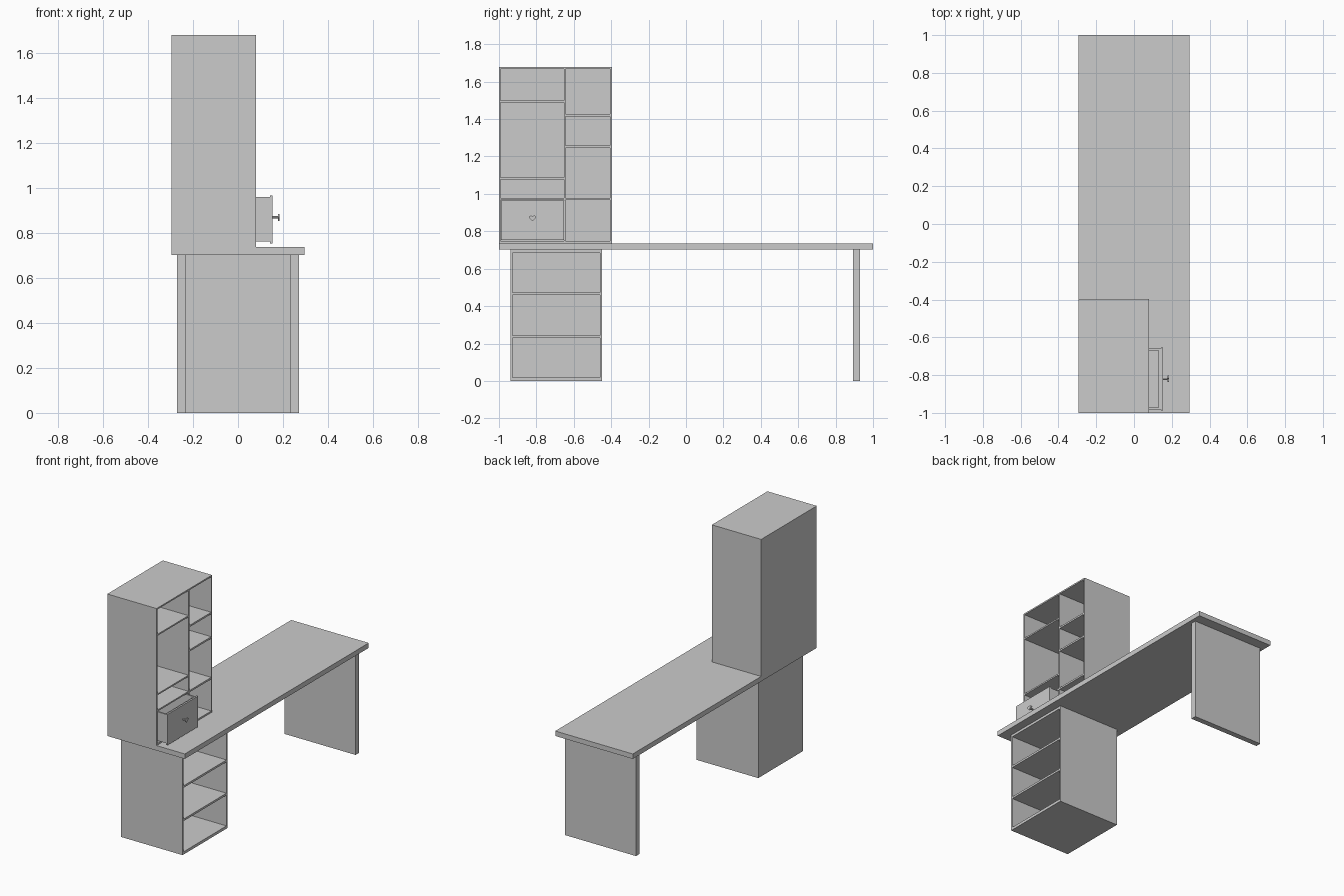
import bpy, bmesh, math
from mathutils import Matrix, Vector

if "Cube" in bpy.data.objects:
    bpy.data.objects.remove(bpy.data.objects["Cube"])


def finish(name, bm):
    bmesh.ops.recalc_face_normals(bm, faces=bm.faces)
    me = bpy.data.meshes.new(name)
    bm.to_mesh(me)
    bm.free()
    ob = bpy.data.objects.new(name, me)
    bpy.context.collection.objects.link(ob)
    return ob


def boards(name, boxes):
    """One object from boards given as ((x0, x1), (y0, y1), (z0, z1))."""
    bm = bmesh.new()
    for box in boxes:
        size = [b - a for a, b in box]
        mid = Vector([(a + b) / 2 for a, b in box])
        bmesh.ops.create_cube(bm, size=1, matrix=Matrix.Translation(mid) @ Matrix.Diagonal((*size, 1)))
    return finish(name, bm)


def carcass(name, x, y, z, side, bottom, top, back=0.01):
    """Case open towards +x."""
    (x0, x1), (y0, y1), (z0, z1) = x, y, z
    inner = (z0 + bottom, z1 - top)
    return boards(name, [
        (x, y, (z0, z0 + bottom)),
        (x, y, (z1 - top, z1)),
        (x, (y0, y0 + side), inner),
        (x, (y1 - side, y1), inner),
        ((x0, x0 + back), (y0 + side, y1 - side), inner)])


# Desk top and end panel leg
boards("desk_top", [((-0.295, 0.295), (-1, 1), (0.702, 0.736))])
boards("panel_leg", [((-0.27, 0.27), (0.892, 0.93), (0, 0.702))])

# Pedestal cabinet with three open bays
carcass("pedestal_case", (-0.235, 0.235), (-0.938, -0.45), (0, 0.702), 0.011, 0.019, 0.017)
boards("pedestal_shelves", [((-0.225, 0.235), (-0.927, -0.461), z)
                            for z in ((0.23, 0.244), (0.459, 0.473))])

# Hutch with two columns of shelves
HX = (-0.285, 0.08)
carcass("hutch_case", (-0.295, 0.08), (-1, -0.396), (0.736, 1.679), 0.009, 0.011, 0.01)
boards("hutch_divider", [(HX, (-0.653, -0.643), (0.747, 1.669))])
boards("hutch_left_shelves", [(HX, (-0.991, -0.653), (z - 0.005, z + 0.005))
                              for z in (0.972, 1.083, 1.493)])
boards("hutch_right_shelves", [(HX, (-0.643, -0.405), (z - 0.006, z + 0.006))
                               for z in (0.972, 1.252, 1.42)])

# Drawer, pulled partly out
Y0, Y1, T = -0.982, -0.658, 0.011
DX = (-0.21, 0.142)
boards("drawer_box", [
    (DX, (Y0, Y1), (0.762, 0.772)),
    (DX, (Y0, Y0 + T), (0.772, 0.96)),
    (DX, (Y1 - T, Y1), (0.772, 0.96)),
    ((DX[0], DX[0] + T), (Y0 + T, Y1 - T), (0.772, 0.96)),
    ((DX[1] - T, DX[1]), (Y0 + T, Y1 - T), (0.772, 0.96))])
boards("drawer_front", [((0.142, 0.154), (-0.988, -0.653), (0.753, 0.965))])

# Heart knob on a round stem
bm = bmesh.new()
bmesh.ops.create_cone(bm, cap_ends=True, segments=16, radius1=0.005, radius2=0.005, depth=0.024,
                      matrix=Matrix.Translation((0.166, -0.82, 0.869)) @ Matrix.Rotation(math.pi / 2, 4, 'Y'))
finish("knob_stem", bm)

bm = bmesh.new()
ring = []
for i in range(28):
    t = math.tau * i / 28
    u = 16 * math.sin(t) ** 3
    v = 13 * math.cos(t) - 5 * math.cos(2 * t) - 2 * math.cos(3 * t) - math.cos(4 * t)
    ring.append(bm.verts.new((0.177, -0.82 + u * 0.0011, 0.871 + v * 0.0011)))
face = bm.faces.new(ring)
ext = bmesh.ops.extrude_face_region(bm, geom=[face], use_keep_orig=True)
bmesh.ops.translate(bm, vec=(0.008, 0, 0), verts=[g for g in ext["geom"] if isinstance(g, bmesh.types.BMVert)])
finish("heart_knob", bm)
